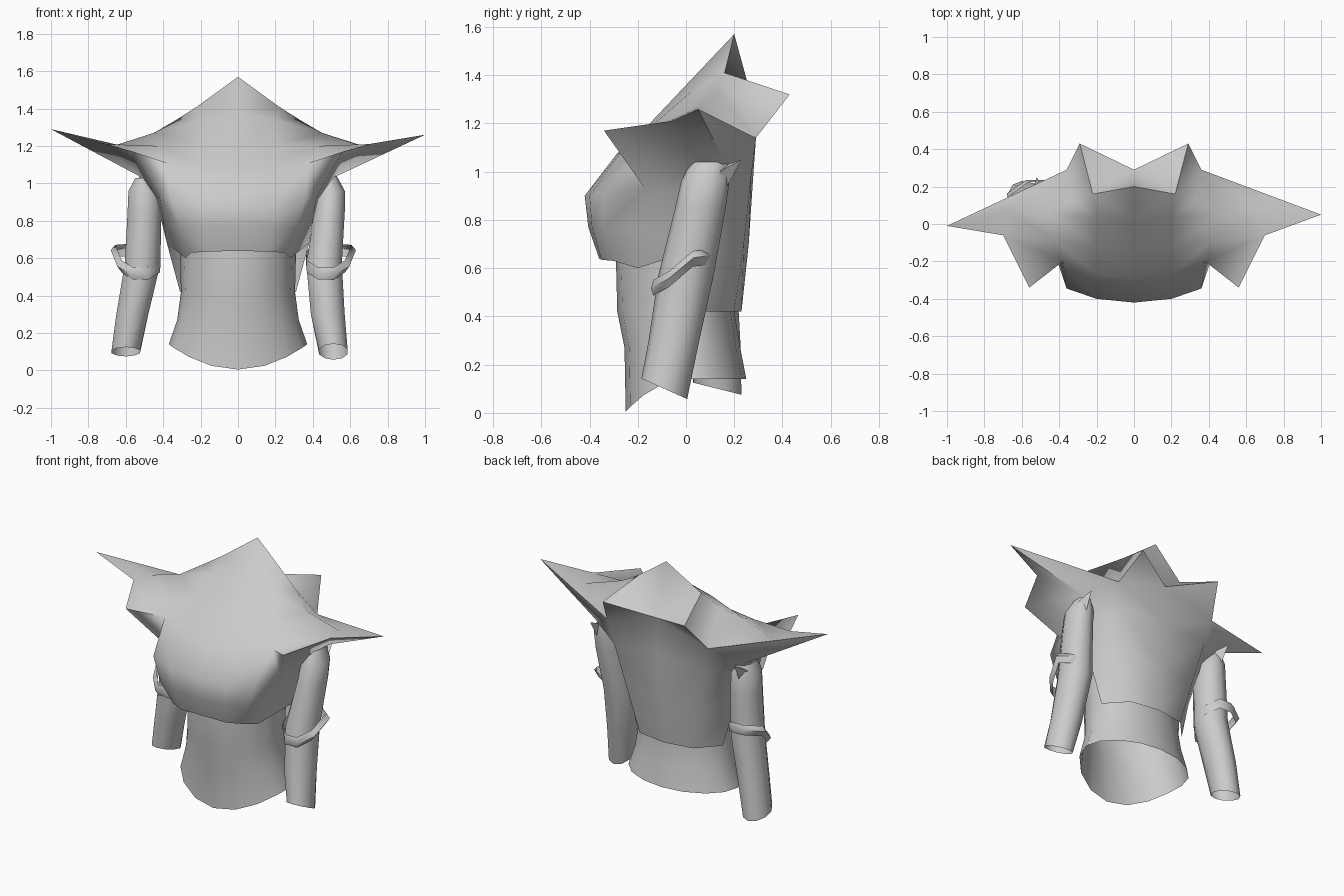
import bpy, bmesh, math
from mathutils import Vector

if "Cube" in bpy.data.objects:
    bpy.data.objects.remove(bpy.data.objects["Cube"])

grey = bpy.data.materials.new("plain grey")
grey.use_nodes = True
grey.diffuse_color = (0.6, 0.6, 0.6, 1)
grey.node_tree.nodes["Principled BSDF"].inputs["Base Color"].default_value = (0.6, 0.6, 0.6, 1)


def finish(name, bm, angle=60):
    bmesh.ops.remove_doubles(bm, verts=bm.verts, dist=0.002)
    bmesh.ops.recalc_face_normals(bm, faces=bm.faces)
    mesh = bpy.data.meshes.new(name)
    bm.to_mesh(mesh)
    bm.free()
    mesh.materials.append(grey)
    ob = bpy.data.objects.new(name, mesh)
    bpy.context.collection.objects.link(ob)
    bpy.ops.object.select_all(action='DESELECT')
    ob.select_set(True)
    bpy.context.view_layer.objects.active = ob
    bpy.ops.object.shade_smooth_by_angle(angle=math.radians(angle))
    return ob


def bridge(bm, rows, closed=False):
    """Skin neighbouring rows of points with quads."""
    grid = [[bm.verts.new(p) for p in row] for row in rows]
    for a, b in zip(grid, grid[1:]):
        n = len(a)
        for i in range(n if closed else n - 1):
            j = (i + 1) % n
            bm.faces.new((a[i], a[j], b[j], b[i]))


# Shared corners of the mantle, left half
tip = (1, 0.05, 1.26)
peak = (0, 0.20, 1.57)
collar = (0.22, 0.16, 1.41)
flare = (0.29, 0.43, 1.32)
notch = (0, 0.29, 1.24)
shoulder = (0.33, 0.13, 1.34)
nape = (0.36, 0.29, 1.14)
ridge = (0.67, 0.07, 1.20)
under = (0.53, 0.16, 1.04)
flap = (0.56, -0.34, 1.17)
edge = (0.70, -0.06, 1.21)
valley = (0.42, -0.17, 0.93)
rib = (0.35, -0.19, 0.76)
hem = (0.28, -0.20, 0.60)
back_rib = (0.38, 0.05, 0.68)
armpit = (0.44, 0.09, 0.92)

bm = bmesh.new()
# Chest and shoulders, from the lower edge up to the pointed collar
bridge(bm, [
    [(0, -.36, .64), (.16, -.35, .635), (.25, -.30, .63), hem],
    [(0, -.405, .77), (.18, -.39, .77), (.31, -.34, .76), rib],
    [(0, -.42, .90), (.20, -.40, .90), (.36, -.345, .92), valley],
    [(0, -.29, 1.07), (.20, -.27, 1.08), (.38, -.20, 1.11), flap],
    [(0, -.15, 1.20), (.20, -.13, 1.20), (.42, -.09, 1.20), edge],
    [(0, .02, 1.38), (.20, .03, 1.34), (.45, .06, 1.27), ridge],
    [peak, collar, shoulder, nape],
])
# Back plate
bridge(bm, [
    [(0, .23, .42), (.19, .20, .42), (.31, .07, .42)],
    [(0, .26, .70), (.25, .24, .70), back_rib],
    [(0, .28, 1.0), (.32, .27, .98), armpit],
    [notch, nape, under],
])
# Flared neck points, spikes, shoulder flaps and rib sides
for face in [(peak, notch, collar), (notch, flare, collar), (collar, flare, nape),
             (notch, flare, nape), (collar, shoulder, nape), (nape, tip, under),
             (edge, tip, ridge), (ridge, tip, nape),
             (edge, tip, under), (flap, edge, under, valley), (valley, under, armpit),
             (valley, armpit, back_rib, rib), (rib, back_rib, hem)]:
    bm.faces.new([bm.verts.new(p) for p in face])
half = bm.verts[:] + bm.edges[:] + bm.faces[:]
for v in bmesh.ops.duplicate(bm, geom=half)["geom"]:
    if isinstance(v, bmesh.types.BMVert):
        v.co.x *= -1
        if v.co.x < -0.95:  # the right spike sits a little higher
            v.co += Vector((0, -0.06, 0.03))
finish("mantle", bm, 75)

# Waist tube with a dipping front hem
bm = bmesh.new()
rings = []
for k, (z, rx, front, back) in enumerate([
        (.14, .37, -.25, .25), (.27, .325, -.255, .225), (.42, .305, -.285, .20),
        (.62, .31, -.29, .20), (.85, .33, -.29, .21), (1.0, .34, -.2, .21)]):
    ring = []
    for i in range(16):
        a = math.tau * i / 16
        s = math.sin(a)
        drop = 0.135 * s * s if k == 0 and s < 0 else 0
        ring.append((rx * math.cos(a), s * (back if s > 0 else -front), z - drop))
    rings.append(ring)
bridge(bm, rings, closed=True)
finish("waist", bm)


def tube(name, stations, sides=10):
    """Open sleeve through elliptical stations: centre, radii, tilt in y."""
    bm = bmesh.new()
    rows = []
    for cx, cy, cz, rx, ry, tilt in stations:
        row = []
        for i in range(sides):
            a = math.tau * (i + 0.5) / sides
            dy = ry * math.sin(a)
            row.append((cx + rx * math.cos(a), cy + dy, cz + tilt * dy))
        rows.append(row)
    bridge(bm, rows, closed=True)
    return finish(name, bm)


# Sleeves
tube("left_sleeve", [
    (.51, -.09, .10, .08, .095, -.45), (.48, -.05, .30, .095, .105, 0),
    (.46, 0, .57, .10, .115, 0), (.49, .06, .85, .085, .105, 0),
    (.495, .08, .96, .08, .10, 0), (.49, .10, 1.04, .04, .08, 0)])
tube("right_sleeve", [
    (-.60, .13, .10, .08, .10, -.25), (-.565, .12, .30, .09, .105, 0),
    (-.51, .10, .57, .10, .11, 0), (-.50, .10, .85, .095, .105, 0),
    (-.50, .10, .96, .09, .10, 0), (-.51, .10, 1.03, .04, .08, 0)])

# Slanted elbow bands, each with a raised corner on the outside
for side, name, cx, cy in ((1, "left", .47, -.02), (-1, "right", -.52, .11)):
    band = tube(name + "_elbow_band", [
        (cx, cy, .55, .11, .125, .55), (cx + side * .01, cy, .585, .125, .135, .55),
        (cx, cy, .615, .11, .125, .55)], 8)
    for v in band.data.vertices:
        if (v.co.x - cx) * side > 0.09 and v.co.y > cy:
            v.co.x += side * 0.035
            v.co.z += 0.03

# Small spur behind each shoulder joint
for side, name, y in ((1, "left", .18), (-1, "right", .2)):
    bm = bmesh.new()
    base = [bm.verts.new((side * x, yy, z)) for x, yy, z in
            ((.47, y - .04, 1.02), (.55, y - .04, 1.0), (.51, y - .02, .92))]
    top = bm.verts.new((side * .52, y + .05, 1.05))
    for i in range(3):
        bm.faces.new((base[i], base[(i + 1) % 3], top))
    finish(name + "_shoulder_spur", bm)
